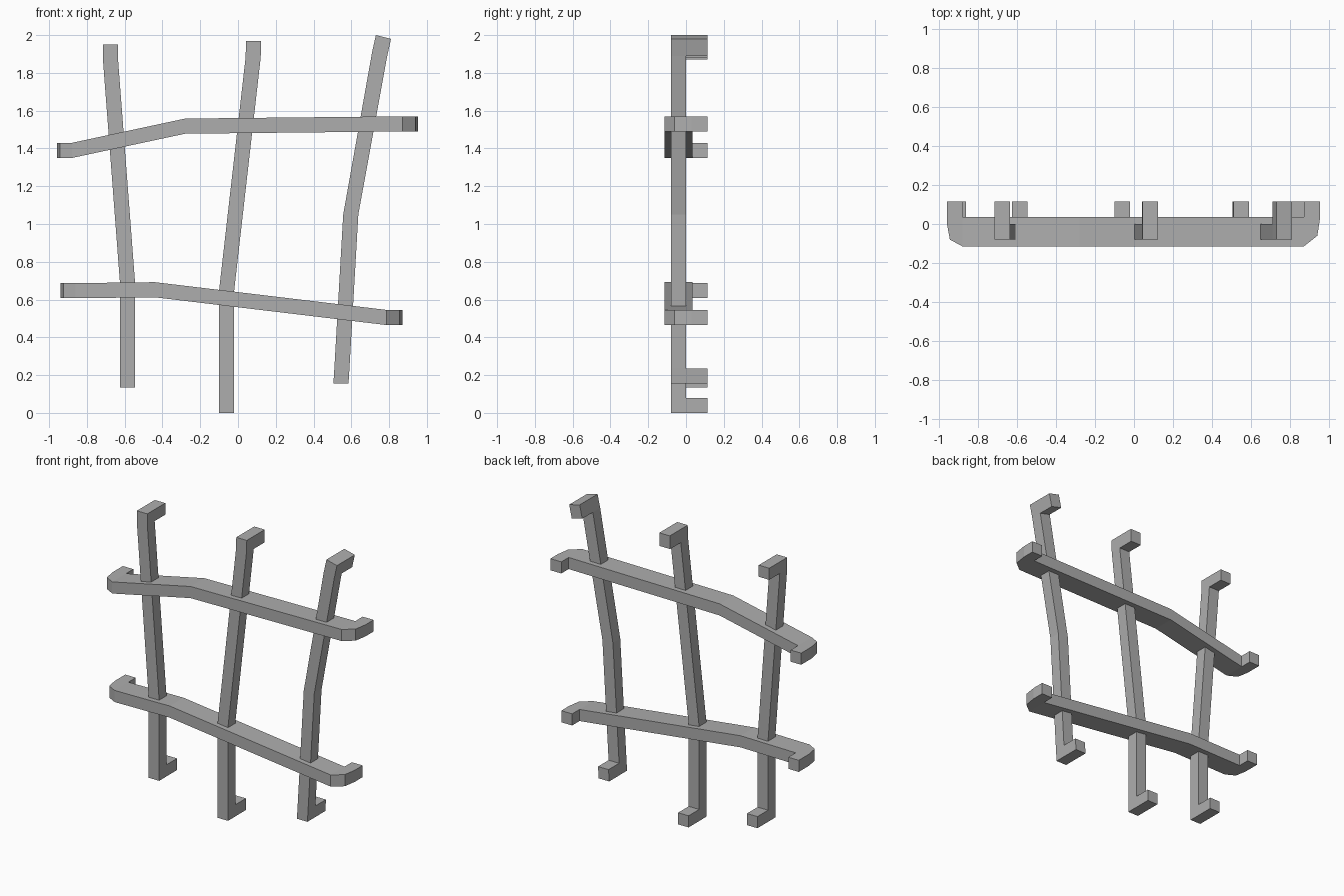
import bpy
import bmesh
from mathutils import Vector

cube = bpy.data.objects.get("Cube")
if cube:
    bpy.data.objects.remove(cube)

grey = bpy.data.materials.new("Plain grey")
grey.use_nodes = True
colour = (0.42, 0.42, 0.42, 1)
grey.diffuse_color = colour
grey.node_tree.nodes["Principled BSDF"].inputs["Base Color"].default_value = colour

HALF = 0.04        # half the width of every bar
HOOK_BACK = 0.115  # how far the wall hooks reach back


def bar(name, stations, back, hook_segments):
    """Loft a bar through (centre, half offset, front y) stations, then pull
    the back faces of its end segments out into hooks."""
    bm = bmesh.new()
    rings = []
    for centre, offset, front in stations:
        c, o = Vector(centre), Vector(offset)
        corners = ((c - o, front), (c + o, front), (c + o, back), (c - o, back))
        rings.append([bm.verts.new((p.x, y, p.y)) for p, y in corners])
    back_faces = []
    for a, b in zip(rings, rings[1:]):
        for i in range(4):
            j = (i + 1) % 4
            face = bm.faces.new((a[i], a[j], b[j], b[i]))
            if i == 2:
                back_faces.append(face)
    bm.faces.new(rings[0])
    bm.faces.new(rings[-1])
    bmesh.ops.recalc_face_normals(bm, faces=bm.faces)

    # hooks at both ends
    for faces in (back_faces[:hook_segments], back_faces[-hook_segments:]):
        new = bmesh.ops.extrude_face_region(bm, geom=faces)["geom"]
        for v in new:
            if isinstance(v, bmesh.types.BMVert):
                v.co.y = HOOK_BACK
        bmesh.ops.delete(bm, geom=[f for f in faces if f.is_valid], context="FACES_ONLY")
    bmesh.ops.recalc_face_normals(bm, faces=bm.faces)

    mesh = bpy.data.meshes.new(name)
    bm.to_mesh(mesh)
    bm.free()
    mesh.materials.append(grey)
    obj = bpy.data.objects.new(name, mesh)
    bpy.context.collection.objects.link(obj)


def upright(name, points):
    bar(name, [((x, z), (HALF, tilt), -0.08) for x, z, tilt in points], 0, 1)


def rail(name, left, kink, right):
    """Rail with rounded-off front corners; left and right are its end points."""
    (lx, lz), (rx, rz) = left, right
    points = [(lx, lz, 0.0), (lx + 0.015, lz, -0.08), (lx + 0.08, lz, -0.115),
              (*kink, -0.115),
              (rx - 0.083, rz, -0.115), (rx - 0.014, rz, -0.06), (rx, rz, 0.03)]
    bar(name, [((x, z), (0, HALF), y) for x, z, y in points], 0.035, 2)


# upright bars, bottom to top
upright("right_upright", [(-0.585, 0.135, 0), (-0.585, 0.215, 0), (-0.585, 0.69, 0),
                          (-0.675, 1.87, 0), (-0.675, 1.95, 0)])
upright("middle_upright", [(-0.06, 0, 0), (-0.06, 0.08, 0), (-0.06, 0.65, 0),
                           (0.08, 1.88, 0), (0.083, 1.97, 0)])
upright("left_upright", [(0.545, 0.155, 0), (0.55, 0.235, 0), (0.597, 1.05, 0),
                         (0.75, 1.9, -0.01), (0.77, 1.99, -0.01)])

# cross rails
rail("upper_rail", (-0.958, 1.39), (-0.28, 1.518), (0.953, 1.53))
rail("lower_rail", (-0.94, 0.647), (-0.44, 0.652), (0.87, 0.505))
